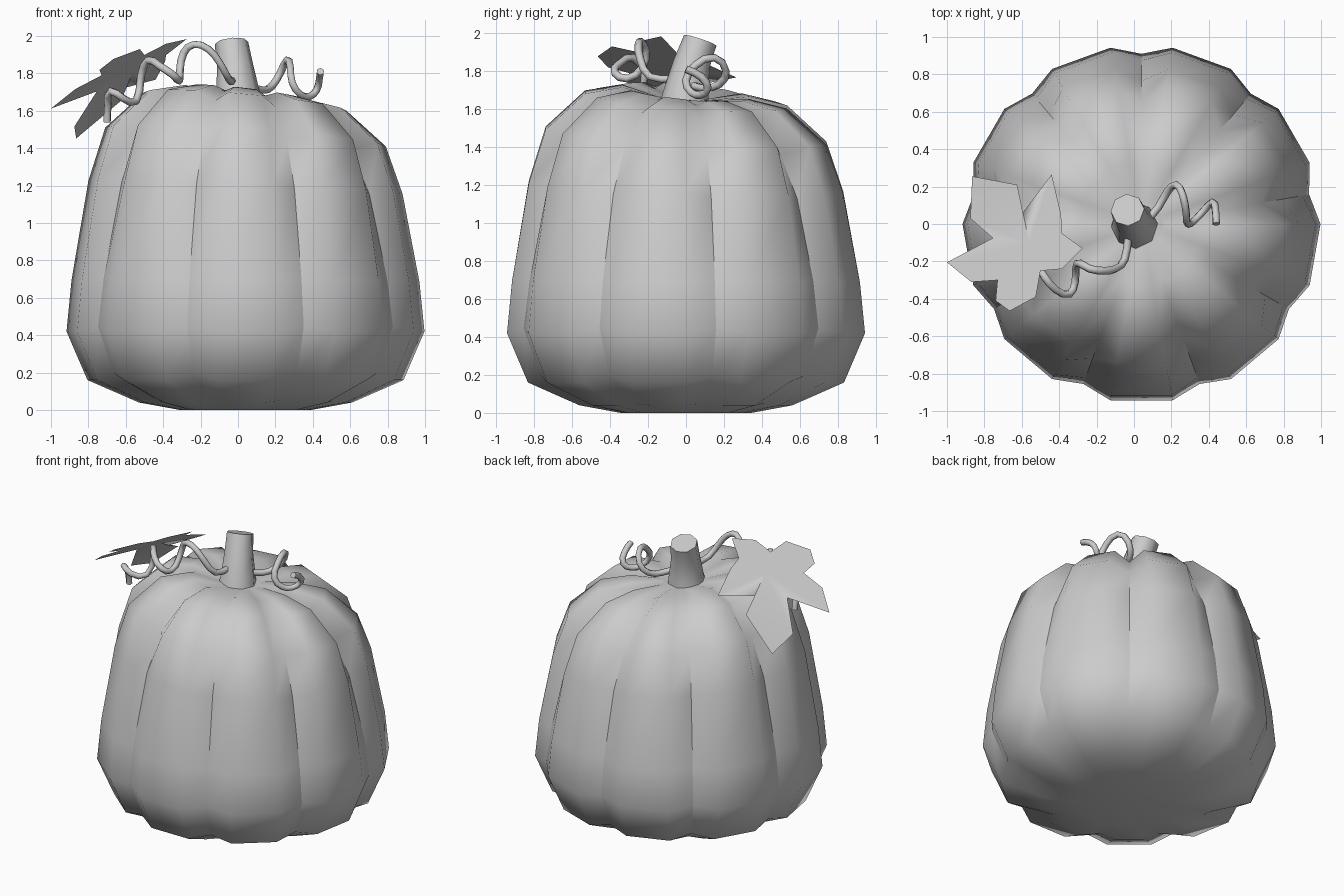
import bpy, bmesh, math
from mathutils import Vector

if "Cube" in bpy.data.objects:
    bpy.data.objects.remove(bpy.data.objects["Cube"])

grey = bpy.data.materials.new("plain grey")
grey.diffuse_color = (0.6, 0.6, 0.6, 1)
grey.use_nodes = True
grey.node_tree.nodes["Principled BSDF"].inputs["Base Color"].default_value = grey.diffuse_color


def finish(name, bm):
    bmesh.ops.recalc_face_normals(bm, faces=bm.faces)
    me = bpy.data.meshes.new(name)
    bm.to_mesh(me)
    bm.free()
    me.materials.append(grey)
    ob = bpy.data.objects.new(name, me)
    bpy.context.collection.objects.link(ob)
    return ob


def bridge(bm, a, b):
    n = len(a)
    for j in range(n):
        f = bm.faces.new((a[j], a[(j + 1) % n], b[(j + 1) % n], b[j]))
        f.smooth = True


# Pumpkin body: nine lobes, lofted between a lobe profile and a crease profile
LOBE = [(.35, 0), (.57, .04), (.845, .16), (.957, .42), (.93, .69), (.84, 1.19),
        (.75, 1.46), (.54, 1.65), (.34, 1.69), (.12, 1.65)]
CREASE = [(.34, .0), (.54, .05), (.81, .195), (.91, .445), (.875, .70), (.765, 1.17),
          (.65, 1.42), (.47, 1.60), (.31, 1.665), (.12, 1.65)]
TILT = [0, 0, 0, 0, .1, .7, 1, 1, .8, .1]
bm = bmesh.new()
rings = []
for lobe, crease, k in zip(LOBE, CREASE, TILT):
    ring = []
    for j in range(27):
        a = math.radians(10 + 40 * (j // 3) + (0, 10, 30)[j % 3])
        r, z = crease if j % 3 == 0 else lobe
        dz = -k * (.05 * math.cos(a) + .04 * math.sin(a))
        ring.append(bm.verts.new((.04 + r * math.cos(a), r * math.sin(a), z + dz)))
    rings.append(ring)
for i, (a, b) in enumerate(zip(rings, rings[1:])):
    bridge(bm, a, b)
    if 1 < i < 6:
        for j in range(0, 27, 3):
            bm.edges.get((a[j], b[j])).smooth = False
bm.faces.new(rings[0]).smooth = True
bm.faces.new(rings[-1]).smooth = True
finish("pumpkin_body", bm)

# Stem: tapered, leaning eight-sided stalk with a slanted cut top
bm = bmesh.new()
rings = []
for x, y, z, r, lean in [(.0, -.01, 1.63, .13, 0), (.0, 0, 1.70, .117, .05),
                         (-.015, .03, 1.84, .097, .2), (-.035, .075, 1.962, .09, .33)]:
    axis = Vector((-lean * .3, lean, 1)).normalized()
    u = Vector((0, 1, 0)).cross(axis).normalized()
    v = axis.cross(u)
    rings.append([bm.verts.new(Vector((x, y, z)) + r * (u * math.cos(t) + v * math.sin(t)))
                  for t in [math.tau * (i + .1) / 8 for i in range(8)]])
for a, b in zip(rings, rings[1:]):
    bridge(bm, a, b)
bm.faces.new(rings[0])
bm.faces.new(rings[-1])
for f in bm.faces:
    if len(f.verts) == 8:
        for e in f.edges:
            e.smooth = False
finish("stem", bm)

# Leaf: five-lobed sheet sloping down and outward over the shoulder
OUTLINE = [(-.275, -.13), (-.385, -.05), (-.39, .05), (-.44, .265), (-.595, .06), (-.625, .21),
           (-.865, .255), (-.875, .03), (-.755, -.075), (-1.0, -.205), (-.87, -.31),
           (-.73, -.30), (-.74, -.41), (-.665, -.465), (-.525, -.39), (-.50, -.25), (-.385, -.24)]
bm = bmesh.new()


def leaf_vert(x, y):
    z = 1.98 + .545 * (x + .28) - .32 * (y + .13)
    if y > 0:
        z -= .085 * max(0, -x - .5) / .36
    return bm.verts.new((x, y, z))


centre = leaf_vert(-.56, -.10)
rim = [leaf_vert(x, y) for x, y in OUTLINE]
for j in range(len(rim)):
    bm.faces.new((rim[j], rim[(j + 1) % len(rim)], centre)).smooth = True
finish("leaf", bm)


# Tendrils: round tubes along curling paths
def tendril(name, pts):
    cu = bpy.data.curves.new(name, 'CURVE')
    cu.dimensions = '3D'
    cu.bevel_depth = .021
    cu.bevel_resolution = 1
    cu.resolution_u = 2
    cu.use_fill_caps = True
    sp = cu.splines.new('BEZIER')
    sp.bezier_points.add(len(pts) - 1)
    for p, co in zip(sp.bezier_points, pts):
        p.co = co
        p.handle_left_type = p.handle_right_type = 'AUTO'
    cu.materials.append(grey)
    ob = bpy.data.objects.new(name, cu)
    bpy.context.collection.objects.link(ob)
    bpy.ops.object.select_all(action='DESELECT')
    ob.select_set(True)
    bpy.context.view_layer.objects.active = ob
    bpy.ops.object.convert(target='MESH')


tendril("leaf_tendril", [
    (-.03, -.06, 1.76), (-.05, -.19, 1.77), (-.10, -.24, 1.86), (-.16, -.25, 1.93),
    (-.235, -.24, 1.955), (-.29, -.21, 1.91), (-.31, -.23, 1.82), (-.315, -.31, 1.76),
    (-.345, -.375, 1.79), (-.42, -.35, 1.84), (-.48, -.28, 1.87), (-.52, -.22, 1.78),
    (-.545, -.26, 1.65), (-.62, -.34, 1.67), (-.68, -.33, 1.705), (-.695, -.26, 1.63),
    (-.70, -.24, 1.54)])
tendril("side_tendril", [
    (.07, .02, 1.73), (.13, .09, 1.71), (.18, .175, 1.73), (.225, .21, 1.80),
    (.262, .15, 1.87), (.28, .05, 1.83), (.29, .0, 1.75), (.335, .03, 1.685),
    (.38, .08, 1.675), (.42, .115, 1.71), (.435, .08, 1.77), (.44, .0, 1.81)])
